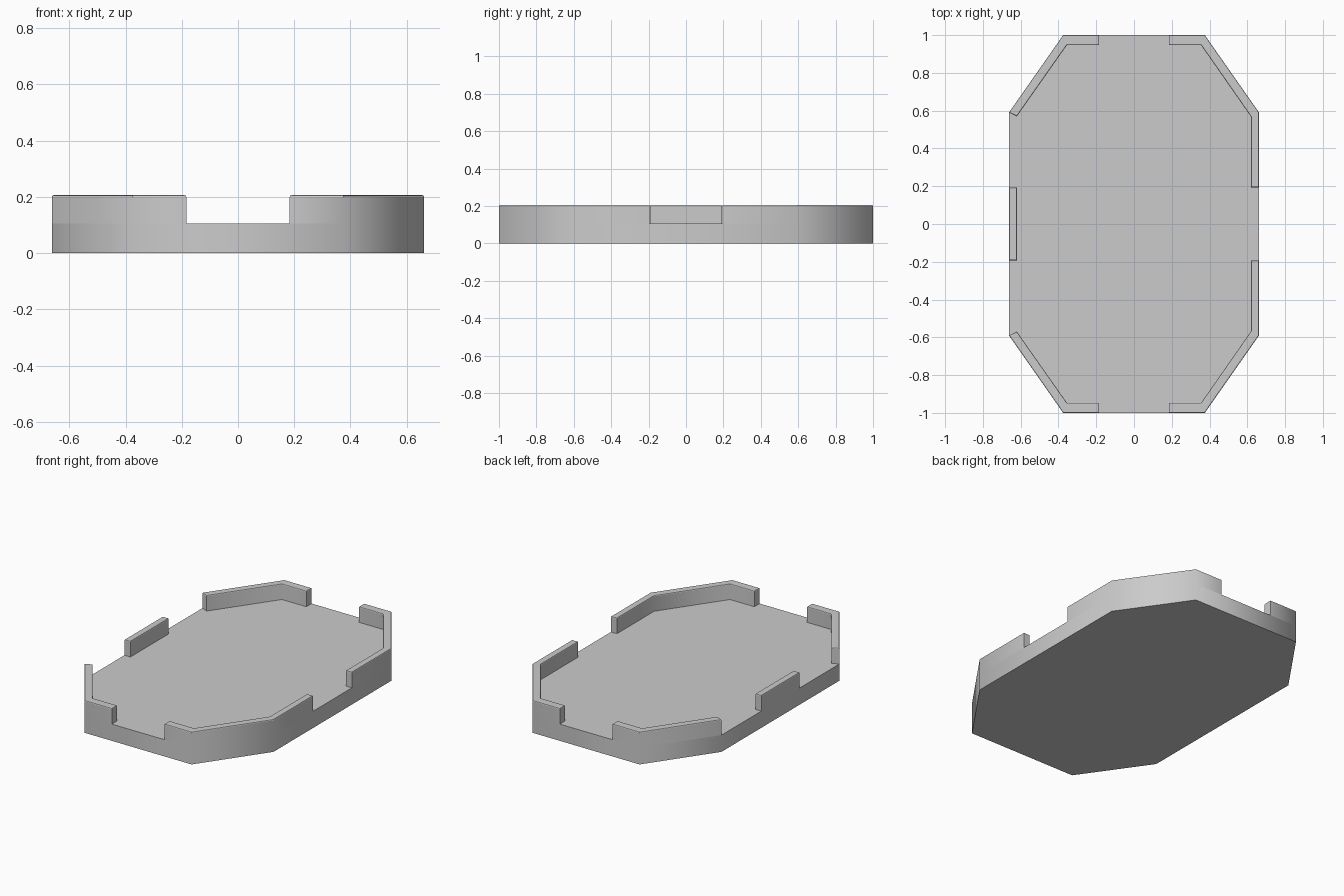
import bpy, bmesh, math

if "Cube" in bpy.data.objects:
    bpy.data.objects.remove(bpy.data.objects["Cube"])

BASE_TOP, RIM_TOP = 0.106, 0.206
W, X, Y = 0.662, 0.375, 0.59      # half width, end-edge half width, side-edge half length


def prism(name, pts, z0, z1, bevel=0.0):
    """Extrude an outline; optionally soften its top edges."""
    bm = bmesh.new()
    face = bm.faces.new([bm.verts.new((x, y, z0)) for x, y in pts])
    ext = bmesh.ops.extrude_face_region(bm, geom=[face], use_keep_orig=True)
    for v in ext["geom"]:
        if isinstance(v, bmesh.types.BMVert):
            v.co.z = z1
    bmesh.ops.recalc_face_normals(bm, faces=bm.faces)
    if bevel:
        top = [e for e in bm.edges if all(v.co.z > z1 - 1e-5 for v in e.verts)]
        bmesh.ops.bevel(bm, geom=top, offset=bevel, segments=2, profile=0.5, affect='EDGES')
    # Smooth only across the shallow upright corners
    for f in bm.faces:
        f.smooth = True
    for e in bm.edges:
        a, b = (v.co for v in e.verts)
        upright = abs(a.z - b.z) > 0.03
        e.smooth = upright and e.calc_face_angle(3.0) < math.radians(60)
    mesh = bpy.data.meshes.new(name)
    bm.to_mesh(mesh)
    bm.free()
    obj = bpy.data.objects.new(name, mesh)
    bpy.context.collection.objects.link(obj)
    return obj


# Octagonal tray floor
prism("tray_base", [(X, -1), (W, -Y), (W, Y), (X, 1),
                    (-X, 1), (-W, Y), (-W, -Y), (-X, -1)], 0, BASE_TOP)

# Corner rims, mirrored front to back; the right ones wrap along the side
right = [(0.184, 1), (X, 1), (W, Y), (W, 0.194),
         (0.62, 0.194), (0.62, 0.567), (0.355, 0.947), (0.184, 0.947)]
left = [(-0.184, 1), (-X, 1), (-W, Y),
        (-0.62, 0.57), (-0.355, 0.947), (-0.184, 0.947)]
for end, s in (("front", -1), ("back", 1)):
    for side, pts in (("right", right), ("left", left)):
        prism(f"{end}_{side}_rim", [(x, y * s) for x, y in pts], BASE_TOP, RIM_TOP, 0.006)

# Single short rim in the middle of the left side
prism("left_middle_rim", [(-W, -0.192), (-0.62, -0.192), (-0.62, 0.192), (-W, 0.192)],
      BASE_TOP, RIM_TOP, 0.006)
